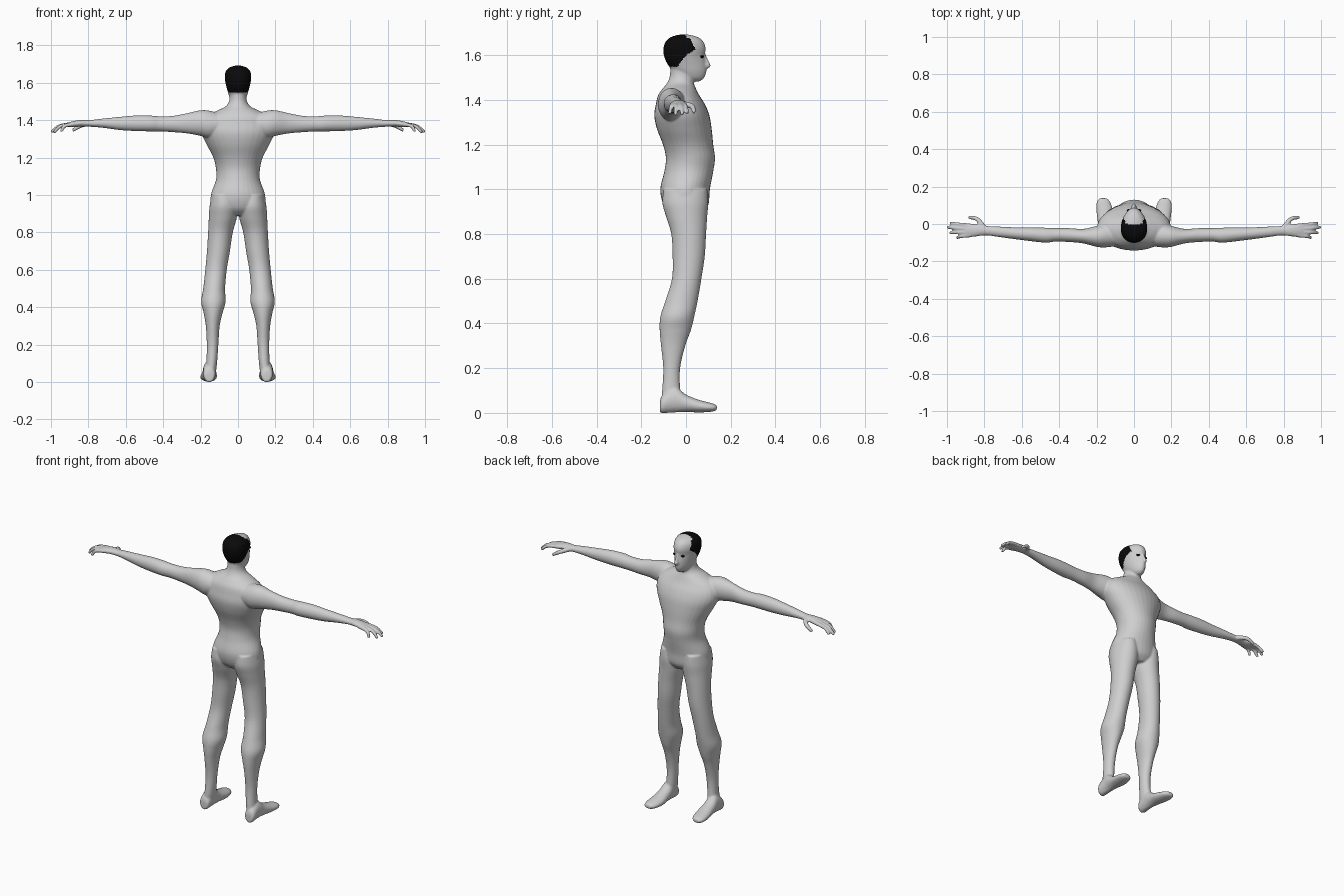
import bpy, math
from mathutils import Vector


def material(name, rgb):
    m = bpy.data.materials.new(name)
    m.diffuse_color = (*rgb, 1)
    return m


skin = material("pale grey skin", (0.62, 0.62, 0.62))
black = material("black hair", (0.003, 0.003, 0.003))

verts, faces = [], []


def spline(keys, steps=5):
    """Catmull-Rom interpolation through rows of numbers."""
    out = []
    for i in range(len(keys) - 1):
        a, b = keys[max(i - 1, 0)], keys[i]
        c, d = keys[i + 1], keys[min(i + 2, len(keys) - 1)]
        for s in range(steps):
            t = s / steps
            out.append([q + 0.5 * t * (r - p + t * (2 * p - 5 * q + 4 * r - w + t * (3 * (q - r) + w - p)))
                        for p, q, r, w in zip(a, b, c, d)])
    return out + [list(keys[-1])]


def skin_rings(rings):
    """Closed tube through a list of rings."""
    base, n = len(verts), len(rings[0])
    for r in rings:
        verts.extend(r)
    for k in range(len(rings) - 1):
        for j in range(n):
            a, b = base + k * n + j, base + k * n + (j + 1) % n
            faces.append((a, b, b + n, a + n))
    faces.append(tuple(base + j for j in reversed(range(n))))
    faces.append(tuple(base + (len(rings) - 1) * n + j for j in range(n)))


def loft(keys, axis, sides=(1,), taper=0.0, n=32):
    """Rows are position on axis, then low/high limits of the two other axes.
    taper narrows the ring towards its front."""
    for s in sides:
        rings = []
        for p, a0, a1, b0, b1 in spline(keys):
            ring = []
            for j in range(n):
                u = 2 * math.pi * j / n
                a = (a0 + a1) / 2 + (a1 - a0) / 2 * math.cos(u) * (1 - taper * math.sin(u))
                b = (b0 + b1) / 2 + (b1 - b0) / 2 * math.sin(u)
                x, y, z = {"z": (a, b, p), "x": (p, a, b), "y": (a, p, b)}[axis]
                ring.append((s * x, y, z))
            rings.append(ring)
        skin_rings(rings)


def finger(points, r0, r1):
    """Tapering bent tube, on both hands."""
    for s in (1, -1):
        pts = [Vector((s * x, y, z)) for x, y, z in spline(points, 4)]
        rings = []
        for i, p in enumerate(pts):
            d = (pts[min(i + 1, len(pts) - 1)] - pts[max(i - 1, 0)]).normalized()
            e = d.cross(Vector((0, 0, 1))).normalized()
            f = d.cross(e)
            r = r0 + (r1 - r0) * i / (len(pts) - 1)
            rings.append([tuple(p + r * (math.cos(u) * e + math.sin(u) * f))
                          for u in (j * math.pi / 5 for j in range(10))])
        skin_rings(rings)


both = (1, -1)

# Torso, shoulders and neck
loft([(0.89, -0.09, 0.09, -0.06, 0.07), (0.93, -0.14, 0.14, -0.10, 0.10),
      (1.00, -0.145, 0.145, -0.115, 0.107), (1.08, -0.118, 0.118, -0.097, 0.122),
      (1.14, -0.118, 0.118, -0.09, 0.13), (1.20, -0.132, 0.132, -0.103, 0.122),
      (1.27, -0.168, 0.168, -0.13, 0.115), (1.33, -0.195, 0.195, -0.142, 0.105),
      (1.38, -0.195, 0.195, -0.135, 0.085), (1.42, -0.17, 0.17, -0.125, 0.06),
      (1.45, -0.115, 0.115, -0.105, 0.045), (1.475, -0.065, 0.065, -0.085, 0.035),
      (1.51, -0.046, 0.046, -0.072, 0.033), (1.57, -0.045, 0.045, -0.07, 0.03)], "z")

# Head
loft([(1.482, -0.012, 0.012, 0.025, 0.06), (1.497, -0.032, 0.032, -0.02, 0.08),
      (1.525, -0.046, 0.046, -0.055, 0.091), (1.56, -0.056, 0.056, -0.083, 0.09),
      (1.595, -0.065, 0.065, -0.098, 0.084), (1.63, -0.070, 0.070, -0.101, 0.088),
      (1.66, -0.065, 0.065, -0.092, 0.078), (1.68, -0.048, 0.048, -0.07, 0.055),
      (1.69, -0.022, 0.022, -0.04, 0.022), (1.693, -0.005, 0.005, -0.02, 0.002)],
     "z", taper=0.2)

# Nose
loft([(1.54, -0.007, 0.007, 0.07, 0.098), (1.552, -0.014, 0.014, 0.07, 0.111),
      (1.57, -0.010, 0.010, 0.07, 0.104), (1.605, -0.006, 0.006, 0.07, 0.088)], "z", n=12)

# Legs
loft([(0.025, 0.122, 0.182, -0.112, -0.01), (0.10, 0.112, 0.17, -0.107, -0.025),
      (0.20, 0.105, 0.167, -0.102, -0.026), (0.30, 0.098, 0.172, -0.112, -0.003),
      (0.37, 0.082, 0.184, -0.118, 0.022), (0.43, 0.066, 0.197, -0.115, 0.037),
      (0.50, 0.069, 0.186, -0.093, 0.052), (0.60, 0.06, 0.175, -0.063, 0.069),
      (0.70, 0.043, 0.166, -0.06, 0.084), (0.80, 0.028, 0.16, -0.066, 0.09),
      (0.88, 0.006, 0.156, -0.09, 0.095), (0.94, 0.002, 0.152, -0.106, 0.10),
      (1.00, 0.02, 0.14, -0.10, 0.095)], "z", both)

# Feet
loft([(-0.117, 0.135, 0.17, 0.004, 0.05), (-0.105, 0.122, 0.185, -0.001, 0.08),
      (-0.05, 0.117, 0.187, 0.002, 0.115), (0.0, 0.115, 0.192, 0.004, 0.082),
      (0.05, 0.112, 0.199, 0.002, 0.061), (0.09, 0.117, 0.202, 0.003, 0.050),
      (0.12, 0.128, 0.198, 0.006, 0.042), (0.138, 0.145, 0.185, 0.012, 0.034)], "y", both)

# Arms and palms
loft([(0.08, -0.115, -0.01, 1.33, 1.43), (0.15, -0.125, 0.0, 1.305, 1.45),
      (0.20, -0.122, -0.01, 1.316, 1.453), (0.27, -0.104, -0.026, 1.329, 1.438),
      (0.35, -0.096, -0.022, 1.336, 1.423), (0.42, -0.094, -0.022, 1.34, 1.421),
      (0.47, -0.100, -0.02, 1.34, 1.425), (0.55, -0.092, -0.018, 1.342, 1.425),
      (0.63, -0.082, -0.018, 1.347, 1.418), (0.72, -0.07, -0.014, 1.359, 1.409),
      (0.79, -0.061, -0.01, 1.365, 1.401), (0.84, -0.066, -0.002, 1.366, 1.401),
      (0.88, -0.071, 0.002, 1.362, 1.395), (0.905, -0.068, -0.003, 1.364, 1.388)], "x", both)

# Fingers and thumb
for tip, root in [((0.982, 0.006, 1.34), -0.008), ((0.998, -0.017, 1.335), -0.026),
                  ((0.984, -0.047, 1.333), -0.043), ((0.945, -0.073, 1.338), -0.06)]:
    mid = ((0.885 + tip[0]) / 2 + 0.012, (root + tip[1]) / 2, 1.369)
    finger([(0.875, root, 1.380), mid, tip], 0.012, 0.0085)
finger([(0.80, -0.025, 1.383), (0.838, 0.026, 1.372), (0.885, 0.036, 1.345)], 0.016, 0.009)

# Fuse the parts into one smooth body
mesh = bpy.data.meshes.new("body")
mesh.from_pydata(verts, [], faces)
body = bpy.data.objects.new("body", mesh)
bpy.context.collection.objects.link(body)
fuse = body.modifiers.new("fuse", "REMESH")
fuse.mode = "VOXEL"
fuse.voxel_size = 0.005
relax = body.modifiers.new("relax", "SMOOTH")
relax.factor, relax.iterations = 0.5, 6
fused = bpy.data.meshes.new_from_object(body.evaluated_get(bpy.context.evaluated_depsgraph_get()))
body.modifiers.clear()
body.data = fused
fused.materials.clear()
fused.materials.append(skin)
fused.materials.append(black)


# Hair: back of the head and temples, bald crown in front
def is_hair(c):
    if c.z < 1.548 or abs(c.x) > 0.1:
        return False
    if c.z < 1.60:
        edge = -0.04 + (c.z - 1.548) * 0.8
    elif c.z < 1.625:
        edge = 0.0 + (c.z - 1.60) * 1.7
    else:
        edge = 0.043 - (c.z - 1.625) * 0.5
    if c.z > 1.64 and abs(c.x) < 0.047:
        edge = min(edge, 0.0)
    return c.y < edge


for p in fused.polygons:
    p.use_smooth = True
    p.material_index = 1 if is_hair(p.center) else 0

# Eyes
for s in both:
    bpy.ops.mesh.primitive_uv_sphere_add(segments=16, ring_count=8, radius=1,
                                         location=(s * 0.028, 0.071, 1.594))
    eye = bpy.context.object
    eye.name = "eye_right" if s > 0 else "eye_left"
    eye.scale = (0.011, 0.009, 0.006)
    eye.data.materials.append(black)
    bpy.ops.object.shade_smooth()
